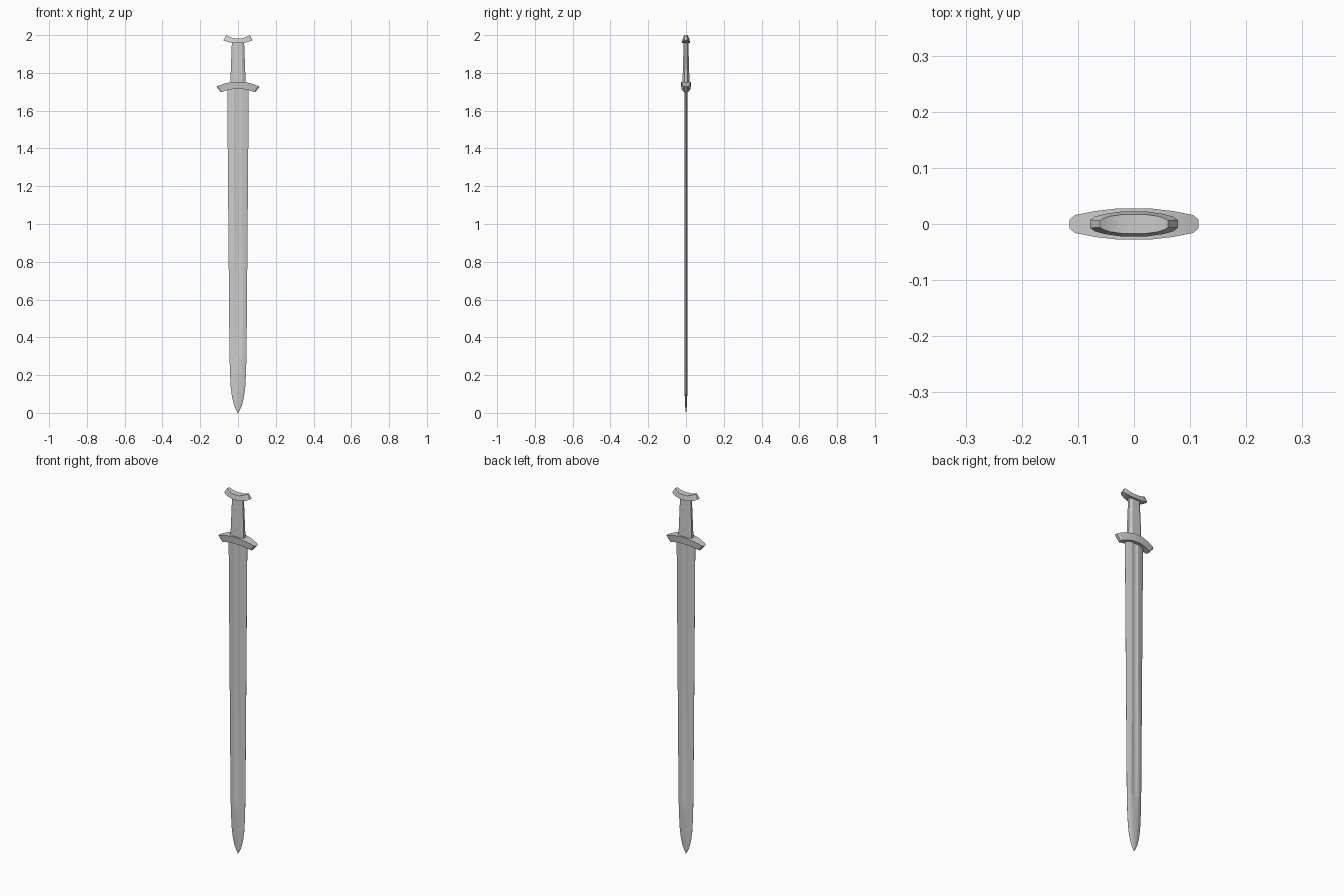
import bpy, bmesh, math

if "Cube" in bpy.data.objects:
    bpy.data.objects.remove(bpy.data.objects["Cube"])


def loft(name, rings, smooth=None):
    """Skin a list of equal-length closed rings and cap both ends."""
    bm = bmesh.new()
    loops = [[bm.verts.new(p) for p in ring] for ring in rings]
    n = len(loops[0])
    for a, b in zip(loops, loops[1:]):
        for i in range(n):
            j = (i + 1) % n
            bm.faces.new((a[i], a[j], b[j], b[i]))
    bm.faces.new(loops[0])
    bm.faces.new(loops[-1])
    bmesh.ops.recalc_face_normals(bm, faces=bm.faces)
    me = bpy.data.meshes.new(name)
    bm.to_mesh(me)
    bm.free()
    ob = bpy.data.objects.new(name, me)
    bpy.context.collection.objects.link(ob)
    if smooth:
        bpy.ops.object.select_all(action='DESELECT')
        ob.select_set(True)
        bpy.context.view_layer.objects.active = ob
        bpy.ops.object.shade_smooth_by_angle(angle=math.radians(smooth))
    return ob


def blade_ring(z, w, t, d):
    """Lens section: half width w, half thickness t, fuller floor at d."""
    f = min(0.018, w * 0.4)
    e = min(0.013, w * 0.3)
    half = [(w, 0.0004), ((w + f) / 2, t * 0.68), (f, t), (e, (t + d) / 2), (0, d)]
    top = half + [(-x, y) for x, y in half[-2::-1]]
    return [(x, y, z) for x, y in top + [(x, -y) for x, y in top[::-1]]]


def bar(name, half):
    """Curved bar, mirrored in x; station = (x_top, z_top, y_top, x_bot, z_bot, y_bot)."""
    stations = [(-a, b, c, -d, e, f) for a, b, c, d, e, f in half[::-1]] + half
    return loft(name, [[(a, -c, b), (a, c, b), (d, f, e), (d, -f, e)]
                       for a, b, c, d, e, f in stations], 20)


# Blade: rounded point, plain tip section, then the long fuller
loft("blade", [blade_ring(*s) for s in [
    (0.0, 0.001, 0.0008, 0.0008), (0.015, 0.010, 0.003, 0.003),
    (0.04, 0.021, 0.0045, 0.0048), (0.08, 0.031, 0.006, 0.0064),
    (0.13, 0.038, 0.007, 0.0075), (0.20, 0.042, 0.008, 0.0085),
    (0.30, 0.045, 0.008, 0.0085), (0.315, 0.0452, 0.008, 0.004),
    (1.00, 0.051, 0.0085, 0.004), (1.735, 0.057, 0.009, 0.004)]], 25)

# Crossguard drooping toward the blade
bar("crossguard", [
    (0.027, 1.753, 0.028, 0.022, 1.715, 0.024),
    (0.070, 1.744, 0.023, 0.056, 1.709, 0.020),
    (0.105, 1.731, 0.016, 0.083, 1.700, 0.014),
    (0.115, 1.727, 0.008, 0.090, 1.697, 0.007)])

# Faceted, tapered grip
def grip_ring(z, w, t):
    return [(sx * w, sy * t, z) for sx, sy in
            ((1, .4), (.6, 1), (-.6, 1), (-1, .4), (-1, -.4), (-.6, -1), (.6, -1), (1, -.4))]


loft("grip", [grip_ring(1.735, 0.041, 0.019), grip_ring(1.975, 0.032, 0.012)])

# Pommel curving upward
bar("pommel", [
    (0.020, 1.983, 0.017, 0.024, 1.957, 0.022),
    (0.042, 1.989, 0.014, 0.052, 1.963, 0.018),
    (0.054, 1.996, 0.010, 0.070, 1.970, 0.013),
    (0.061, 2.000, 0.006, 0.078, 1.974, 0.007)])
